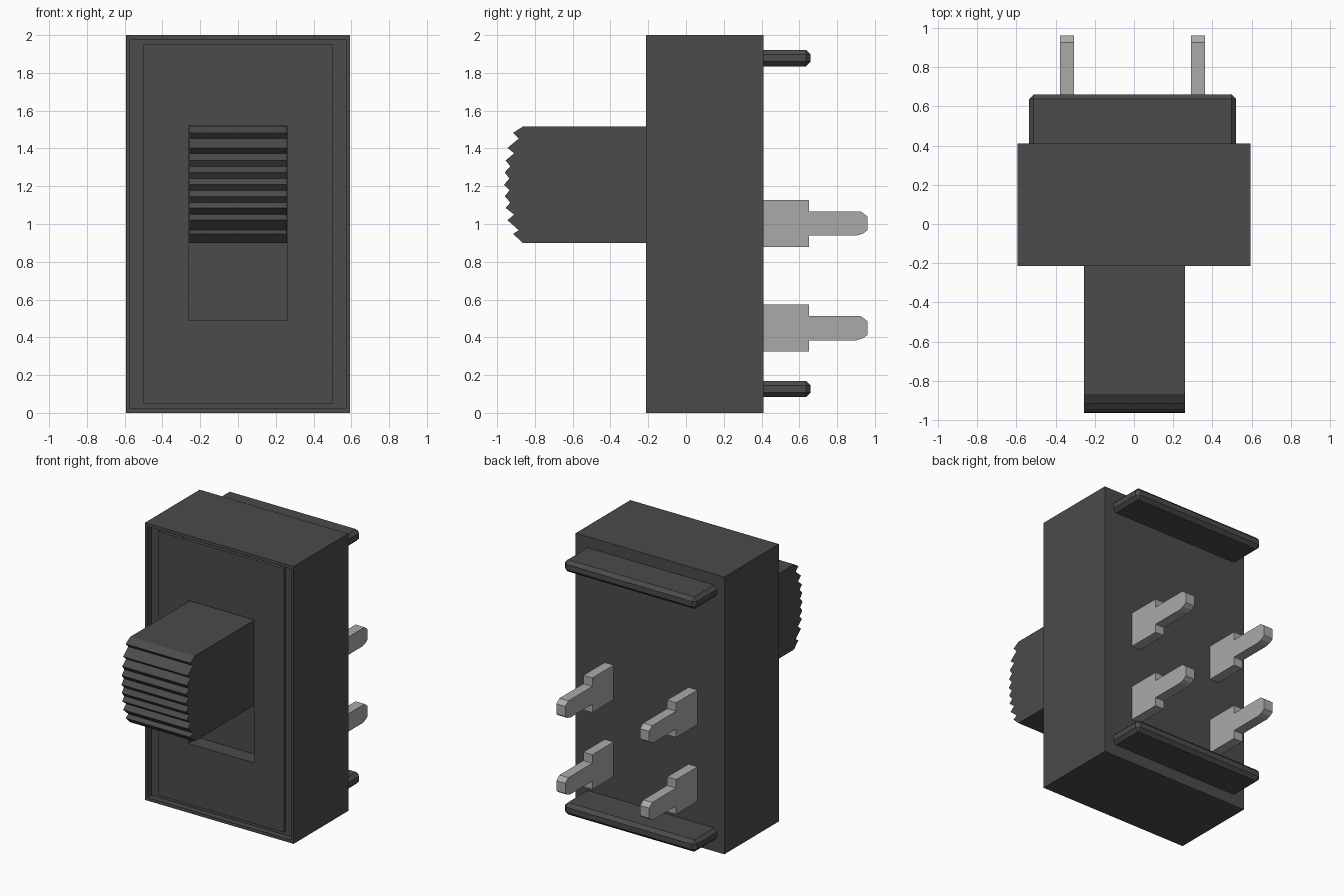
import bpy, bmesh

cube = bpy.data.objects.get("Cube")
if cube:
    bpy.data.objects.remove(cube, do_unlink=True)


def material(name, value):
    m = bpy.data.materials.new(name)
    m.use_nodes = True
    col = (value, value, value, 1)
    m.diffuse_color = col
    m.node_tree.nodes["Principled BSDF"].inputs["Base Color"].default_value = col
    return m


plastic = material("dark plastic", 0.07)
metal = material("grey metal", 0.40)


def finish(name, bm, mat):
    bmesh.ops.recalc_face_normals(bm, faces=bm.faces[:])
    me = bpy.data.meshes.new(name)
    bm.to_mesh(me)
    bm.free()
    me.materials.append(mat)
    ob = bpy.data.objects.new(name, me)
    bpy.context.collection.objects.link(ob)
    return ob


def extrude_profile(name, profile, x0, x1, mat):
    """Extrude a closed (y, z) outline along x."""
    bm = bmesh.new()
    face = bm.faces.new([bm.verts.new((x0, y, z)) for y, z in profile])
    ext = bmesh.ops.extrude_face_region(bm, geom=[face])["geom"]
    moved = [g for g in ext if isinstance(g, bmesh.types.BMVert)]
    bmesh.ops.translate(bm, verts=moved, vec=(x1 - x0, 0, 0))
    return finish(name, bm, mat)


# Housing: nested rectangles (half width, bottom, top, y) form rim, groove, panel and slot
rings = [
    (0.593, 0.0, 2.0, 0.41),
    (0.593, 0.0, 2.0, -0.213),
    (0.573, 0.022, 1.978, -0.213),
    (0.573, 0.022, 1.978, -0.17),
    (0.50, 0.05, 1.953, -0.17),
    (0.50, 0.05, 1.953, -0.192),
    (0.262, 0.488, 1.52, -0.192),
    (0.262, 0.488, 1.52, -0.08),
]
bm = bmesh.new()
loops = [[bm.verts.new(p) for p in ((-w, y, a), (w, y, a), (w, y, b), (-w, y, b))]
         for w, a, b, y in rings]
for r, s in zip(loops, loops[1:]):
    for i in range(4):
        j = (i + 1) % 4
        bm.faces.new((r[i], r[j], s[j], s[i]))
bm.faces.new(loops[0])
bm.faces.new(loops[-1])
finish("housing", bm, plastic)

# Sliding knob with a crowned, ridged grip
grip = [
    (-0.865, 1.515), (-0.915, 1.483), (-0.885, 1.453), (-0.945, 1.403),
    (-0.91, 1.374), (-0.955, 1.337), (-0.93, 1.305), (-0.96, 1.273),
    (-0.935, 1.241), (-0.963, 1.208), (-0.935, 1.178), (-0.96, 1.146),
    (-0.93, 1.114), (-0.955, 1.085), (-0.91, 1.05), (-0.945, 1.02),
    (-0.885, 0.967), (-0.915, 0.948), (-0.865, 0.90),
]
extrude_profile("slider_knob", grip + [(-0.07, 0.90), (-0.07, 1.515)],
                -0.256, 0.26, plastic)

# Chamfered standoff rails on the back
for name, z in (("upper_rail", 1.878), ("lower_rail", 0.126)):
    h = 0.043
    rail = extrude_profile(name, [(0.36, z - h), (0.66, z - h), (0.66, z + h), (0.36, z + h)],
                           -0.535, 0.521, plastic)
    bev = rail.modifiers.new("chamfer", 'BEVEL')
    bev.width = 0.024
    bev.segments = 1

# Four stepped terminal pins
for row, z, tip in (("upper", 1.003, 0.037), ("lower", 0.449, 0.037)):
    profile = [
        (0.38, z - 0.125), (0.652, z - 0.125), (0.652, z - 0.065),
        (0.90, z - 0.065), (0.935, z - 0.055), (0.96, z - tip),
        (0.96, z + tip), (0.925, z + 0.064), (0.652, z + 0.064),
        (0.652, z + 0.125), (0.38, z + 0.125),
    ]
    for side, x in (("left", 0.327), ("right", -0.342)):
        extrude_profile(f"{row}_{side}_pin", profile, x - 0.036, x + 0.036, metal)
